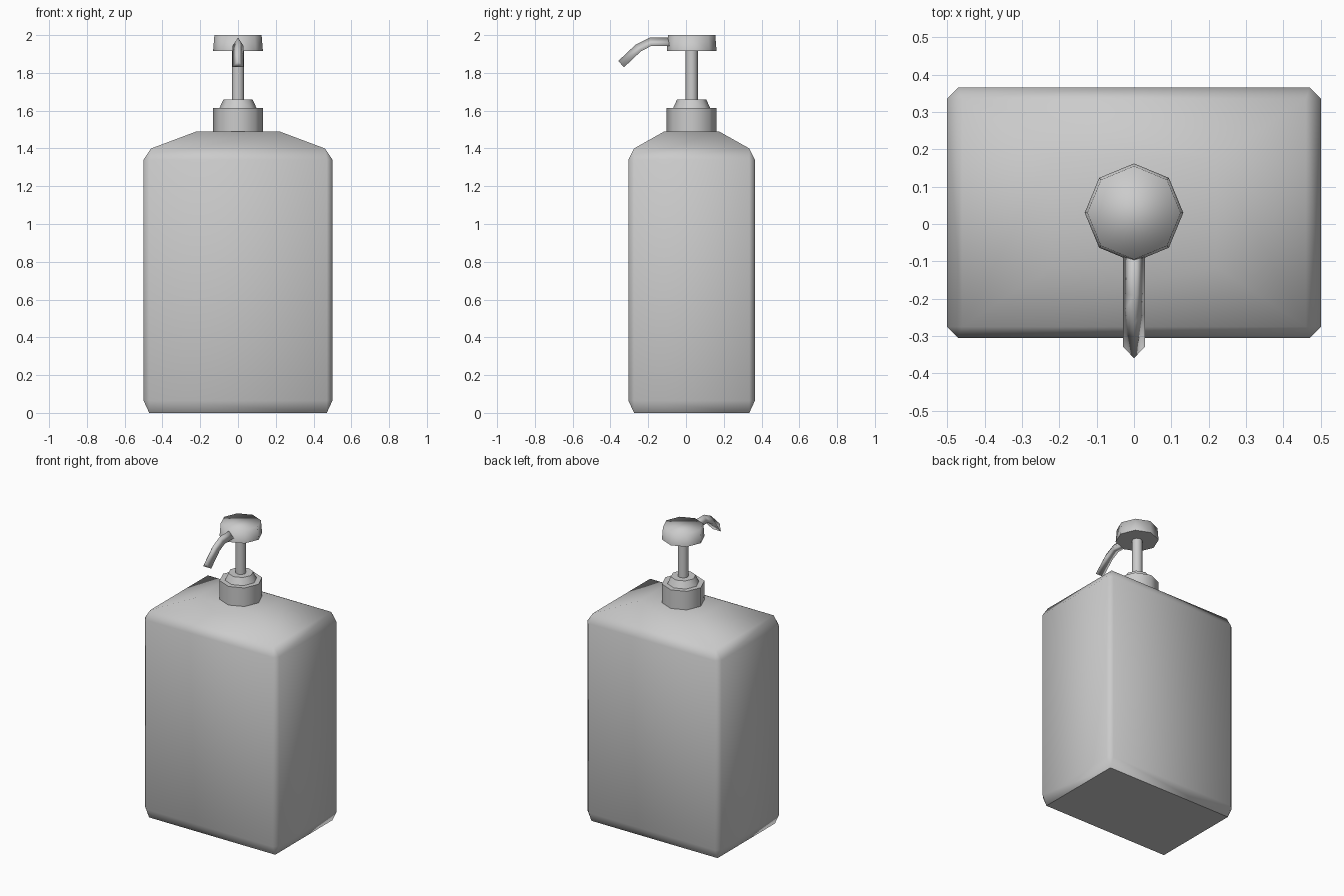
import bpy
import bmesh
import math
from mathutils import Matrix, Vector

cube = bpy.data.objects.get("Cube")
if cube:
    bpy.data.objects.remove(cube, do_unlink=True)

CENTRE_Y = 0.03

grey = bpy.data.materials.new("light grey plastic")
grey.use_nodes = True
grey.diffuse_color = (0.6, 0.6, 0.6, 1)
grey.node_tree.nodes["Principled BSDF"].inputs["Base Color"].default_value = (0.6, 0.6, 0.6, 1)


def finish(name, bm, angle, y=CENTRE_Y):
    bmesh.ops.recalc_face_normals(bm, faces=bm.faces)
    mesh = bpy.data.meshes.new(name)
    bm.to_mesh(mesh)
    bm.free()
    mesh.materials.append(grey)
    obj = bpy.data.objects.new(name, mesh)
    obj.location.y = y
    bpy.context.collection.objects.link(obj)
    bpy.ops.object.select_all(action="DESELECT")
    obj.select_set(True)
    bpy.context.view_layer.objects.active = obj
    bpy.ops.object.shade_smooth_by_angle(angle=math.radians(angle))
    return obj


def octagon(name, r_low, r_high, z_low, z_high, angle=50):
    bm = bmesh.new()
    bmesh.ops.create_cone(bm, cap_ends=True, segments=8, radius1=r_low, radius2=r_high,
                          depth=z_high - z_low,
                          matrix=Matrix.Translation((0, 0, (z_low + z_high) / 2)))
    return finish(name, bm, angle)


# Bottle: bevelled box as a convex hull, with a sloping shoulder
bm = bmesh.new()
W, D, C = 0.5, 0.335, 0.03
rings = [(W - C, D - C, 0), (0.46, D - C, 1.40), (0.22, 0.145, 1.49)]
for z in (0.065, 1.34):
    rings += [(W - C, D, z), (W, D - C, z)]
for x, y, z in rings:
    for sx in (-1, 1):
        for sy in (-1, 1):
            bm.verts.new((sx * x, sy * y, z))
bmesh.ops.convex_hull(bm, input=bm.verts)
bmesh.ops.dissolve_limit(bm, angle_limit=0.01, verts=bm.verts, edges=bm.edges)
finish("bottle", bm, 60)

# Pump
octagon("collar", 0.132, 0.132, 1.48, 1.615)
octagon("collar_cone", 0.1, 0.077, 1.61, 1.66)
octagon("stem", 0.033, 0.033, 1.65, 1.93)
octagon("pump_head", 0.132, 0.125, 1.915, 2.0, 90)

# Spout: triangular tube swept along a bent path, ridge upwards
path = [Vector((0, y, z)) for y, z in
        ((-0.05, 1.942), (-0.185, 1.942), (-0.238, 1.915), (-0.328, 1.83))]
bm = bmesh.new()
loops = []
for i, p in enumerate(path):
    along = (path[min(i + 1, 3)] - path[max(i - 1, 0)]).normalized()
    up = Vector((1, 0, 0)).cross(along)
    if up.z < 0:
        up = -up
    side = Vector((0.03, 0, 0))
    loops.append([bm.verts.new(v) for v in (p - side, p + side, p + up * 0.045)])
for a, b in zip(loops, loops[1:]):
    for k in range(3):
        n = (k + 1) % 3
        bm.faces.new((a[k], a[n], b[n], b[k]))
bm.faces.new(loops[0])
bm.faces.new(loops[-1])
finish("spout", bm, 130, 0)
